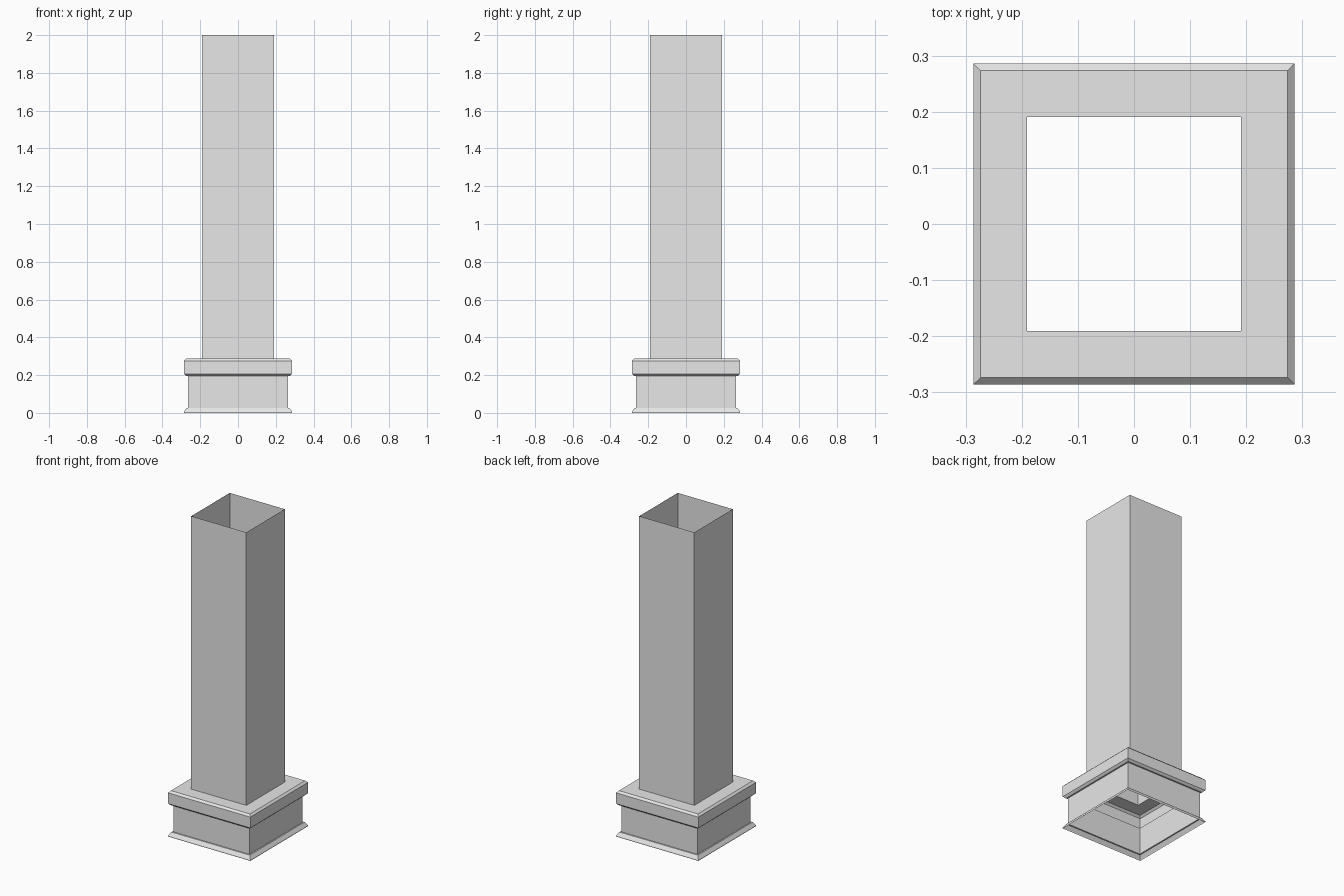
import bpy, bmesh

cube = bpy.data.objects.get("Cube")
if cube:
    bpy.data.objects.remove(cube, do_unlink=True)

grey = bpy.data.materials.new("plain_grey")
grey.use_nodes = True
colour = (0.8, 0.8, 0.8, 1)
grey.diffuse_color = colour
grey.node_tree.nodes["Principled BSDF"].inputs["Base Color"].default_value = colour

CORNERS = [(-1, -1), (1, -1), (1, 1), (-1, 1)]


def square_shell(name, profile):
    """Sweep a (half width, height) profile around a square, open at both ends."""
    bm = bmesh.new()
    rings = [[bm.verts.new((sx * r, sy * r, z)) for sx, sy in CORNERS]
             for r, z in profile]
    for low, high in zip(rings, rings[1:]):
        for i in range(4):
            j = (i + 1) % 4
            bm.faces.new((low[i], low[j], high[j], high[i]))
    mesh = bpy.data.meshes.new(name)
    bm.to_mesh(mesh)
    bm.free()
    mesh.materials.append(grey)
    obj = bpy.data.objects.new(name, mesh)
    bpy.context.collection.objects.link(obj)
    return obj


WALL, RIM, SHAFT = 0.264, 0.286, 0.191   # half widths
LEDGE, CAP_TOP = 0.195, 0.287            # heights

# Flared foot with a small lip and a narrow ledge
square_shell("foot_moulding", [(RIM, 0), (RIM, 0.006), (0.272, 0.027), (WALL, 0.027)])
# Upright plinth wall
square_shell("plinth_wall", [(WALL, 0.027), (WALL, LEDGE)])
# Overhanging cap, bevelled above and below
square_shell("plinth_cap", [(WALL, LEDGE), (0.273, LEDGE), (RIM, 0.207),
                            (RIM, 0.275), (0.274, CAP_TOP), (SHAFT, CAP_TOP)])
# Hollow square shaft, open at the top
square_shell("shaft", [(SHAFT, CAP_TOP), (SHAFT, 2)])
